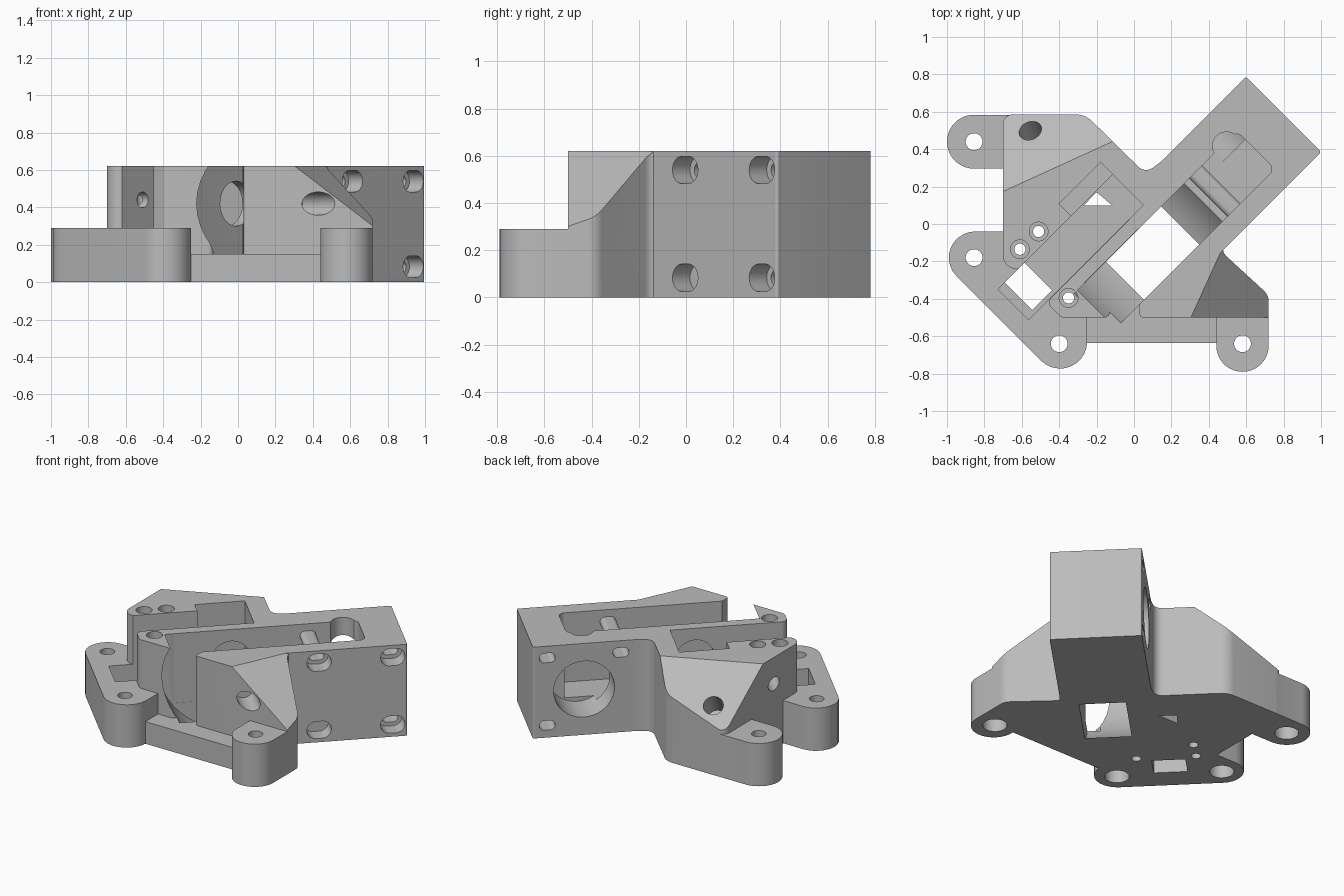
import bpy, bmesh, math
from mathutils import Matrix, Vector

if "Cube" in bpy.data.objects:
    bpy.data.objects.remove(bpy.data.objects["Cube"])

grey = bpy.data.materials.new("printed_grey")
grey.use_nodes = True
grey.diffuse_color = (0.5, 0.5, 0.5, 1)
grey.node_tree.nodes["Principled BSDF"].inputs["Base Color"].default_value = (0.5, 0.5, 0.5, 1)

# Diagonal frames: u runs along the motor box, v across it
DIAG = Matrix.Rotation(math.radians(45), 4, 'Z')
ACROSS = DIAG @ Matrix.Rotation(math.radians(90), 4, 'X')   # local (u, z, -v)
FLAT = Matrix()


def rounded(points, steps=10):
    """Outline whose corners (x, y, radius) are replaced by arcs."""
    out = []
    pts = [(Vector((p[0], p[1], 0)), p[2] if len(p) > 2 else 0) for p in points]
    for i, (p, r) in enumerate(pts):
        if r == 0:
            out.append(p)
            continue
        a = (pts[i - 1][0] - p).normalized()
        b = (pts[(i + 1) % len(pts)][0] - p).normalized()
        half = a.angle(b) / 2
        centre = p + (a + b).normalized() * (r / math.sin(half))
        t = r / math.tan(half)
        start, end = p + a * t - centre, p + b * t - centre
        for k in range(steps + 1):
            out.append(centre + start.slerp(end, k / steps).normalized() * r)
    return out


def make(name, bm):
    bmesh.ops.recalc_face_normals(bm, faces=bm.faces)
    mesh = bpy.data.meshes.new(name)
    bm.to_mesh(mesh)
    bm.free()
    ob = bpy.data.objects.new(name, mesh)
    mesh.materials.append(grey)
    bpy.context.collection.objects.link(ob)
    return ob


def prism(name, points, low, high, frame=FLAT):
    bm = bmesh.new()
    base = [bm.verts.new((p.x, p.y, low)) for p in rounded(points)]
    bmesh.ops.remove_doubles(bm, verts=base, dist=0.0005)
    face = bm.faces.new([v for v in base if v.is_valid])
    top = bmesh.ops.extrude_face_region(bm, geom=[face])["geom"]
    bmesh.ops.translate(bm, vec=(0, 0, high - low),
                        verts=[g for g in top if isinstance(g, bmesh.types.BMVert)])
    bm.transform(frame)
    return make(name, bm)


def rect(x0, x1, y0, y1, r=0):
    return [(x0, y0, r), (x1, y0, r), (x1, y1, r), (x0, y1, r)]


def rod(name, radius, start, end):
    bm = bmesh.new()
    a, b = Vector(start), Vector(end)
    turn = (b - a).to_track_quat('Z', 'Y').to_matrix().to_4x4()
    bmesh.ops.create_cone(bm, cap_ends=True, segments=48, radius1=radius, radius2=radius,
                          depth=(b - a).length, matrix=Matrix.Translation((a + b) / 2) @ turn)
    return make(name, bm)


def uv(u, v, z):
    return DIAG @ Vector((u, v, z))


def combine(target, tool, operation):
    mod = target.modifiers.new("combine", 'BOOLEAN')
    mod.operation, mod.solver, mod.object = operation, 'EXACT', tool
    bpy.context.view_layer.objects.active = target
    bpy.ops.object.modifier_apply(modifier=mod.name)
    bpy.data.objects.remove(tool)


def slice_above(ob, point, normal):
    bm = bmesh.new()
    bm.from_mesh(ob.data)
    cut = bmesh.ops.bisect_plane(bm, geom=bm.verts[:] + bm.edges[:] + bm.faces[:],
                                 plane_co=point, plane_no=normal, clear_outer=True)
    edges = [g for g in cut["geom_cut"] if isinstance(g, bmesh.types.BMEdge)]
    bmesh.ops.holes_fill(bm, edges=edges)
    bmesh.ops.recalc_face_normals(bm, faces=bm.faces)
    bm.to_mesh(ob.data)
    bm.free()


TOP, STEP, FLOOR = 0.62, 0.29, 0.15

# Motor box
body = prism("extruder_body", rect(0, 0.98, -0.435, 0.134, 0.012), 0, TOP, DIAG)

# Sloped shoulders on both sides of the box
front_shoulder = prism("front_shoulder", [
    (0.03, -0.5, 0.02), (0.72, -0.5), (0.72, -0.38, 0.08), (0.47, -0.15, 0.06),
    (0.5, 0), (0.2, -0.2), (0.03, -0.42)], 0, TOP)
slice_above(front_shoulder, (0.33, -0.5, 0.6), (0.046, -0.021, 0.06))
side_shoulder = prism("side_shoulder", [
    (-0.7, -0.24, 0.07), (-0.6, -0.24, 0.04), (-0.2, 0.17), (0, 0), (0.3, 0.3), (0.3, 0.45),
    (0.06, 0.27, 0.06), (-0.26, 0.585, 0.12), (-0.7, 0.585, 0.05)], 0, TOP)
slice_above(side_shoulder, (-0.7, 0.2, 0.6), (-0.021, 0.046, 0.06))

# Remaining solids: wall with post, mounting lugs, floor with front bar
solids = [
    front_shoulder, side_shoulder,
    prism("wall_and_post", [
        (-0.47, -0.42, 0.04), (-0.39, -0.5, 0.04), (-0.13, -0.5, 0.03), (-0.13, -0.45, 0.02),
        (-0.27, -0.32, 0.01), (0.1, 0.05), (0.1, 0.15)], 0, TOP),
    prism("corner_lugs", [
        (-1.188, -0.04, 0.14), (-0.25, -0.978, 0.145), (-0.25, -0.5), (-0.4, -0.4),
        (-0.6, -0.04)], 0, STEP),
    prism("side_lug", [
        (-1, 0.296, 0.144), (-0.65, 0.296), (-0.65, 0.584), (-1, 0.584, 0.144)], 0, STEP),
    prism("front_lug", [
        (0.44, -0.79, 0.139), (0.72, -0.79, 0.139), (0.72, -0.45), (0.44, -0.45)], 0, STEP),
    prism("floor_and_bar", [
        (-0.7, -0.3), (-0.3, -0.635), (0.5, -0.635), (0.5, -0.3), (0.2, 0.1), (-0.6, 0.1)],
        0, FLOOR),
]
for solid in solids:
    combine(body, solid, 'UNION')

# Gear cavity, pinion bay, idler pocket and their openings
cutters = [
    rod("gear_cavity", 0.47, uv(-0.04, -0.325, 0.42), uv(-0.04, -0.036, 0.42)),
    prism("pinion_bay", rect(0.05, 0.74, -0.325, -0.036, 0.04), FLOOR, 1, DIAG),
    rod("bay_lobe", 0.075, uv(0.645, -0.055, FLOOR), uv(0.645, -0.055, 1)),
    prism("idler_pocket", rect(-0.76, 0.106, 0.036, 0.268), 0.12, 1, DIAG),
    prism("idler_notch", rect(-0.207, 0.106, 0.2, 0.36), 0.2, 1, DIAG),
    prism("floor_window", rect(-0.71, -0.56, 0.06, 0.268), -0.1, 0.5, DIAG),
    rod("motor_boss_hole", 0.19, uv(0.66, -0.1, 0.31), uv(0.66, 0.3, 0.31)),
    rod("bearing_hole", 0.12, uv(-0.05, -0.1, 0.42), uv(-0.05, 0.1, 0.42)),
    rod("idler_screw_hole", 0.042, uv(-0.453, 0.2, 0.44), uv(-0.453, 0.75, 0.44)),
    rod("front_screw_hole", 0.062, (0.53, -0.6, 0.42), (0.3, -0.37, 0.42)),
    rod("side_screw_hole", 0.062, (-0.61, 0.61, 0.55), (-0.48, 0.35, 0.25)),
]
# Slotted motor screw holes with head pockets on the outer wall
for u in (0.43, 0.89):
    for z in (0.083, 0.54):
        cutters.append(prism("motor_slot", rect(u - 0.05, u + 0.05, z - 0.032, z + 0.032, 0.031),
                             -0.3, 0.6, ACROSS))
        cutters.append(prism("head_pocket", rect(u - 0.076, u + 0.076, z - 0.058, z + 0.058, 0.057),
                             0.33, 0.6, ACROSS))
# Lug holes, wider underneath
for x, y in ((-0.855, 0.44), (-0.855, -0.18), (-0.4, -0.64), (0.58, -0.64)):
    cutters.append(rod("lug_hole", 0.045, (x, y, -0.1), (x, y, 0.5)))
    cutters.append(rod("lug_counterbore", 0.075, (x, y, -0.1), (x, y, 0.12)))
# Post holes, wider on top
for x, y in ((-0.61, -0.135), (-0.51, -0.04), (-0.35, -0.395)):
    cutters.append(rod("post_hole", 0.03, (x, y, -0.1), (x, y, 1)))
    cutters.append(rod("post_counterbore", 0.05, (x, y, 0.56), (x, y, 1)))
for cutter in cutters:
    combine(body, cutter, 'DIFFERENCE')

# Smooth the curved walls and keep the edges crisp
bpy.ops.object.select_all(action='DESELECT')
body.select_set(True)
bpy.context.view_layer.objects.active = body
bpy.ops.object.shade_smooth_by_angle(angle=math.radians(25))
